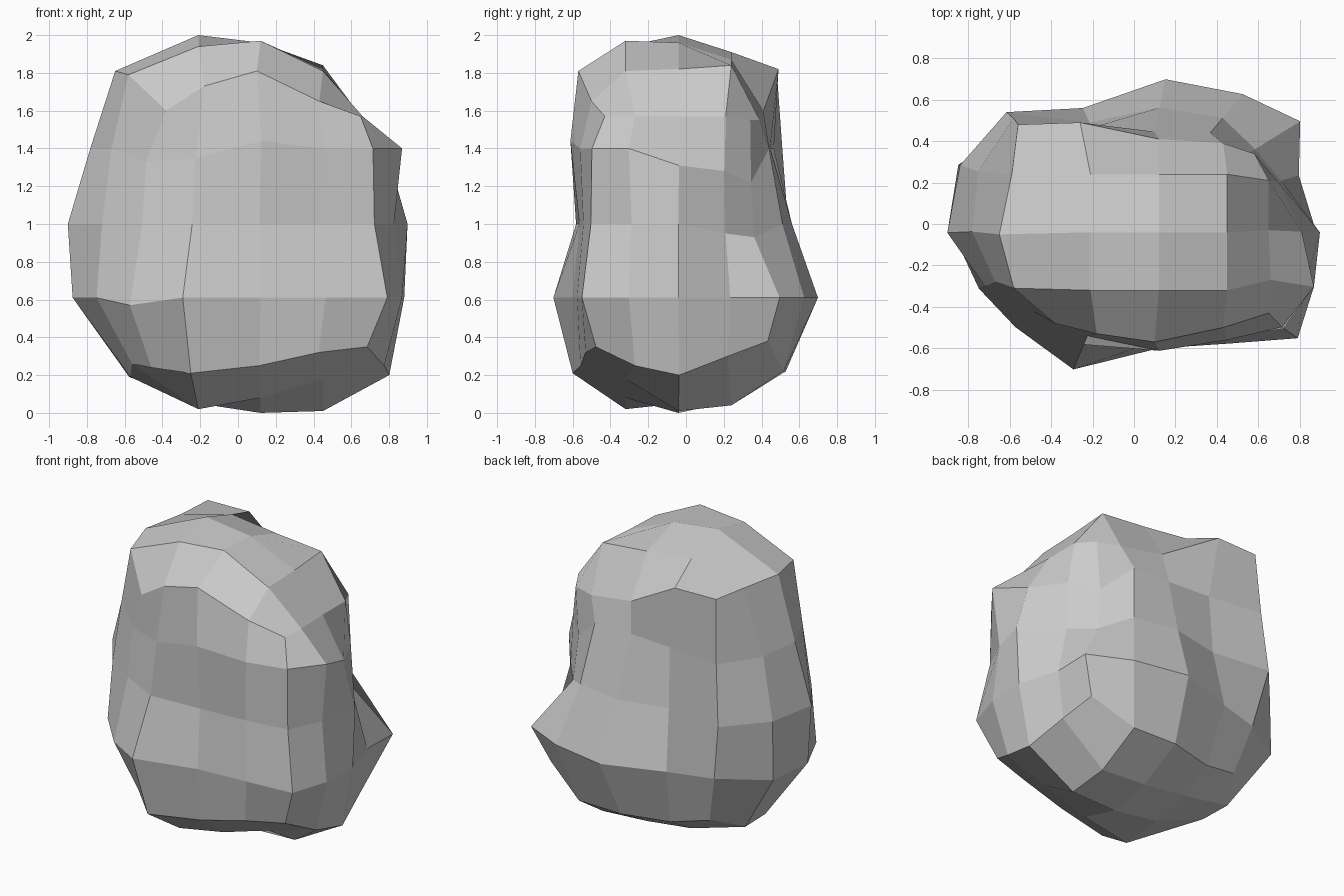
import bpy, bmesh

# Plan outline, 16 points counter-clockwise from the front right corner
PLAN = [(.76, -.53), (.86, -.30), (.88, -.04), (.78, .23),
        (.68, .42), (.46, .55), (.12, .55), (-.22, .50),
        (-.57, .50), (-.80, .27), (-.85, -.04), (-.72, -.30),
        (-.54, -.47), (-.25, -.60), (.12, -.60), (.45, -.56)]

# Lower four cross-sections, bottom to top: outline scaled per point
low = [.90, .90, .91, .96, 1.03, .94, .96, .90, .80, .72, .67, .78, .85, 1.0, .93, .95]
belly = [1.04, 1.01, 1.0, 1.02, 1.18, 1.14, 1.27, 1.12, .95, 1.06, 1.03, 1.04, 1.06, 1.17, 1.0, 1.03]
waist = [.95, .96, 1.02, .91, .86, .93, 1.02, .98, 1.08, 1.05, 1.06, 1.0, .94, .97, .94, .97]
chest = [.94, 1.01, .92, .89, .82, .80, .81, .93, 1.02, .94, .92, .93, .90, .90, 1.02, 1.0]

# Crown outline, tighter and squarer than the rest
CROWN = [(.65, -.43), (.66, -.27), (.65, -.03), (.65, .21),
         (.58, .34), (.43, .39), (.12, .41), (-.26, .49),
         (-.56, .48), (-.59, .24), (-.65, -.05), (-.58, -.31),
         (-.38, -.48), (-.18, -.53), (.10, -.57), (.43, -.50)]

# Uneven heights of the sections
low_z = [.35, .25, .20, .30, .38, .22, .22, .22, .28, .19, .19, .26, .24, .21, .25, .32]
crown_z = [1.57, 1.57, 1.57, 1.57, 1.55, 1.55, 1.60, 1.82,
           1.82, 1.81, 1.81, 1.79, 1.60, 1.73, 1.81, 1.65]
belly_z = [.61] * 16
belly_z[12] = .57
waist_z = [1.0] * 16
waist_z[3:5] = [.95, .93]
chest_z = [1.4] * 16
chest_z[2:5] = [1.31, 1.28, 1.22]
chest_z[12:15] = [1.33, 1.35, 1.44]

# Cap heights, rows run front to back
CAP_X, CAP_Y = (-.21, .12, .45), (-.32, -.04, .24)
TOP = [(1.94, 1.97, 1.81), (2.0, 1.96, 1.82), (1.91, 1.87, 1.84)]
BOTTOM = [(.02, .08, .18), (.05, 0, .01), (.10, .06, .04)]

bm = bmesh.new()


def section(plan, scales, heights):
    return [bm.verts.new((x * s, y * s, z)) for (x, y), s, z in zip(plan, scales, heights)]


def cap(ring, heights, flip):
    """Fill a 16-point ring with a 4 x 4 grid of quads."""
    grid = {}
    border = ([(4, j) for j in range(4)] + [(i, 4) for i in range(4, 0, -1)]
              + [(0, j) for j in range(4, 0, -1)] + [(i, 0) for i in range(4)])
    for key, v in zip(border, ring):
        grid[key] = v
    for j in range(3):
        for i in range(3):
            grid[i + 1, j + 1] = bm.verts.new((CAP_X[i], CAP_Y[j], heights[j][i]))
    for j in range(4):
        for i in range(4):
            quad = [grid[i, j], grid[i + 1, j], grid[i + 1, j + 1], grid[i, j + 1]]
            bm.faces.new(quad[::-1] if flip else quad)


# Sides
rings = [section(PLAN, low, low_z), section(PLAN, belly, belly_z),
         section(PLAN, waist, waist_z), section(PLAN, chest, chest_z),
         section(CROWN, [1] * 16, crown_z)]
for a, b in zip(rings, rings[1:]):
    for k in range(16):
        n = (k + 1) % 16
        bm.faces.new((a[k], a[n], b[n], b[k]))

# Top and underside
cap(rings[-1], TOP, False)
cap(rings[0], BOTTOM, True)
bmesh.ops.recalc_face_normals(bm, faces=bm.faces)

mesh = bpy.data.meshes.new("boulder")
bm.to_mesh(mesh)
bm.free()
bpy.context.collection.objects.link(bpy.data.objects.new("boulder", mesh))
